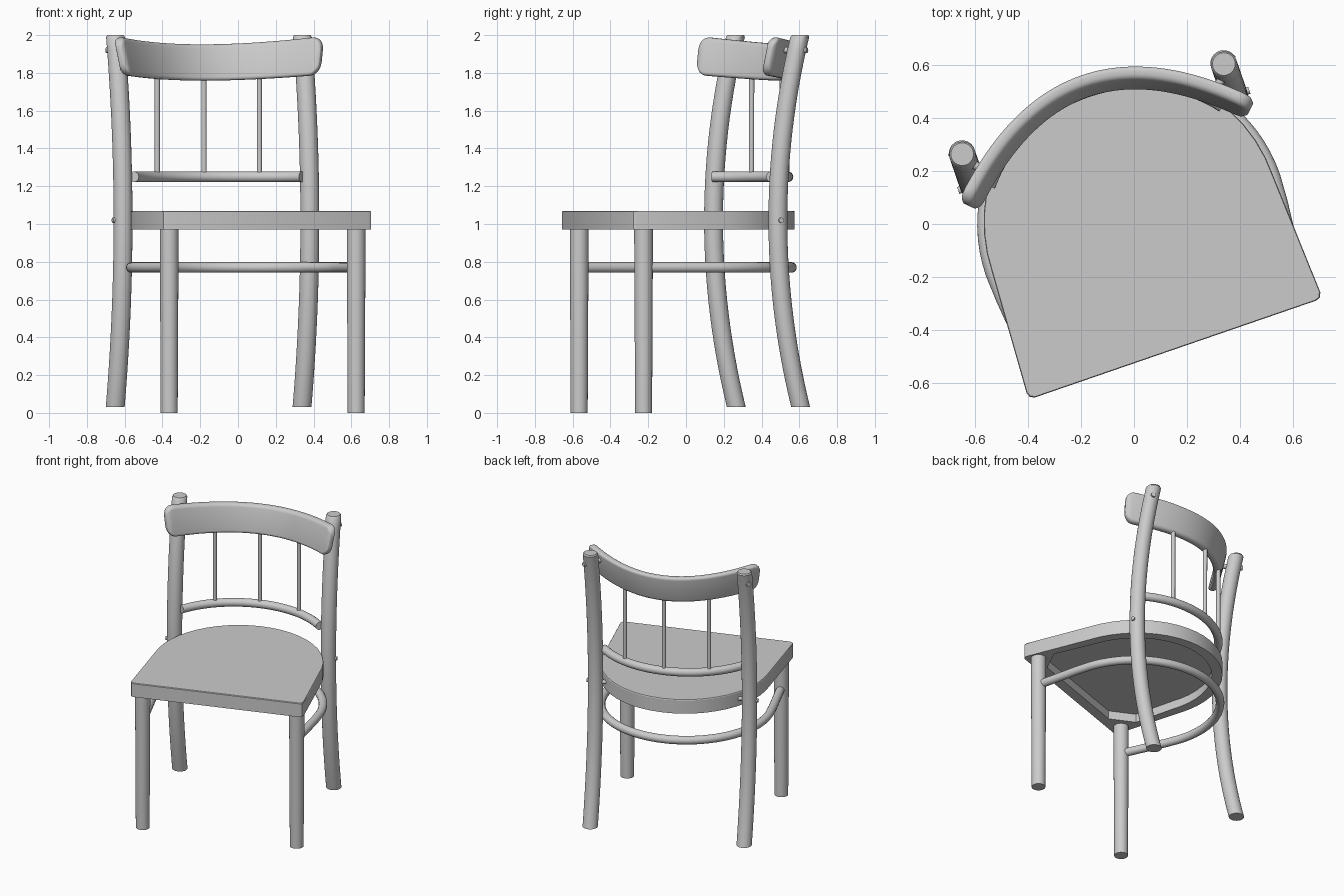
import bpy, bmesh, math
from mathutils import Matrix, Vector

if "Cube" in bpy.data.objects:
    bpy.data.objects.remove(bpy.data.objects["Cube"])

# The chair is modelled facing -y, then turned on the spot
PLACE = Matrix.Rotation(math.radians(19), 4, 'Z') @ Matrix.Translation((-0.005, 0, 0))


def finish(name, bm, angle=35):
    bmesh.ops.recalc_face_normals(bm, faces=bm.faces)
    me = bpy.data.meshes.new(name)
    bm.to_mesh(me)
    bm.free()
    ob = bpy.data.objects.new(name, me)
    bpy.context.collection.objects.link(ob)
    ob.matrix_world = PLACE
    bpy.ops.object.select_all(action='DESELECT')
    ob.select_set(True)
    bpy.context.view_layer.objects.active = ob
    bpy.ops.object.shade_smooth_by_angle(angle=math.radians(angle))
    return ob


def loft(name, rings, angle=35, closed=False):
    """Skin a list of equal-sized rings; cap the ends unless closed."""
    bm = bmesh.new()
    loops = [[bm.verts.new(p) for p in r] for r in rings]
    pairs = list(zip(loops, loops[1:]))
    if closed:
        pairs.append((loops[-1], loops[0]))
    for a, b in pairs:
        n = len(a)
        for i in range(n):
            j = (i + 1) % n
            bm.faces.new((a[i], a[j], b[j], b[i]))
    if not closed:
        bm.faces.new(loops[0])
        bm.faces.new(loops[-1])
    return finish(name, bm, angle)


def circle(c, u, v, r, n=24):
    c, u, v = Vector(c), Vector(u), Vector(v)
    return [c + r * (u * math.cos(2 * math.pi * i / n) + v * math.sin(2 * math.pi * i / n))
            for i in range(n)]


def tube(name, path, r, n=16):
    """Round bar along a path, given as points."""
    pts = [Vector(p) for p in path]
    rings = []
    for i, p in enumerate(pts):
        t = (pts[min(i + 1, len(pts) - 1)] - pts[max(i - 1, 0)]).normalized()
        u = t.cross(Vector((0, 0, 1)) if abs(t.z) < 0.9 else Vector((1, 0, 0))).normalized()
        rings.append(circle(p, u, t.cross(u), r, n))
    return loft(name, rings)


def arc(a, b, z, start, steps=32):
    """Elliptical arc round the back, from the right side to the left."""
    return [(a * math.cos(t), b * math.sin(t), z)
            for t in (start + (math.pi - 2 * start) * i / steps for i in range(steps + 1))]


# Seat: rounded plan with a hollow underside
def outline(front_w, side_w, front, back, cut, z, rounded):
    k = 0.29 if rounded else 0.5
    right = [(front_w - cut, front), (front_w - cut * k, front + cut * k), (front_w, front + cut)]
    left = [(-x, y) for x, y in reversed(right)]
    return [Vector((x, y, z)) for x, y in right] + \
           [Vector(p) for p in arc(side_w, back, z, 0, 24)] + \
           [Vector((x, y, z)) for x, y in left]


outer = (0.587, 0.562, -0.498, 0.58, 0.025)
inner = (0.52, 0.495, -0.43, 0.51, 0.13)
loft("seat", [outline(*inner, 1.03, False), outline(*inner, 0.97, False),
              outline(*outer, 0.97, True), outline(*outer, 1.065, True),
              outline(0.584, 0.559, -0.495, 0.577, 0.025, 1.07, True)], 30)


# Back leg curve: furthest forward at seat height
def leg_y(z):
    return 0.336 + 0.125 * ((z - 1.02) / 0.98) ** 2


# Top rail plan curve
def rail_y(x):
    return 0.575 - 0.874 * x * x


for side, s in (("left", -1), ("right", 1)):
    # Front leg, slightly tapered
    loft("front_leg_" + side,
         [circle((s * 0.5235, -0.416, z), (1, 0, 0), (0, 1, 0), r) for z, r in ((0, 0.045), (0.98, 0.05))])

    # Bowed back leg with a softened top
    zs = [0.03 + 1.96 * i / 28 for i in range(29)]
    rings = [circle((s * 0.523, leg_y(z), z), (1, 0, 0), (0, 1, 0), 0.05) for z in zs]
    rings.append(circle((s * 0.523, leg_y(2), 2.0), (1, 0, 0), (0, 1, 0), 0.043))
    loft("back_leg_" + side, rings)

    # Screws into the seat and the top rail
    tube("seat_screw_" + side, [(s * 0.44, 0.336, 1.02), (s * 0.582, 0.336, 1.02)], 0.014, 12)
    d = Vector((s * 0.67, 0.74, 0))
    p = Vector((s * 0.523, leg_y(1.92), 1.92))
    tube("rail_screw_" + side, [p - d * 0.09, p + d * 0.06], 0.016, 12)

# Hoop stretcher running from front leg to front leg round the back
hoop = [(0.5235, -0.416, 0.77), (0.54, -0.25, 0.77), (0.555, -0.1, 0.77)]
hoop = hoop + arc(0.56, 0.56, 0.77, 0, 40) + [(-x, y, z) for x, y, z in reversed(hoop)]
tube("hoop_stretcher", hoop, 0.028)

# Lower back rail
tube("lower_back_rail", arc(0.58, 0.537, 1.25, math.asin(0.315 / 0.537)), 0.028)

# Spindles
for i, (x, y, top) in enumerate(((-0.286, 0.467, 0.468), (0, 0.537, 0.54), (0.286, 0.467, 0.468))):
    tube("spindle_%d" % (i + 1), [(x, y, 1.25), (x, top, 1.80)], 0.014, 12)


# Top rail: curved, tilted board with rounded ends
def rail_section(x):
    end = 0.578
    dist = (end - abs(x)) * 1.42
    q = (x / end) ** 2
    r = 0.06
    drop = r - math.sqrt(max(r * r - max(r - dist, 0) ** 2, 0))
    h = 0.096 + 0.006 * q - drop
    th = 0.026 if dist > 0.02 else 0.015 + 0.011 * dist / 0.02
    zc = 1.855 + 0.036 * q
    n = Vector((1.748 * x, 1, 0)).normalized()
    c = Vector((x, rail_y(x), 0))
    ring, cr = [], min(0.02, th * 0.8)
    for k, (sx, sz) in enumerate(((1, 1), (-1, 1), (-1, -1), (1, -1))):
        for j in range(5):
            a = math.pi / 2 * (k + j / 4)
            u = sx * (th - cr) + cr * math.cos(a)
            w = sz * (h - cr) + cr * math.sin(a)
            ring.append(c + n * (u + 0.22 * (w - 0.1)) + Vector((0, 0, zc + w)))
    return ring


half = [0.53 * i / 18 for i in range(1, 19)] + [0.542, 0.553, 0.563, 0.571, 0.576, 0.578]
loft("top_rail", [rail_section(x) for x in [-v for v in reversed(half)] + [0] + half])
